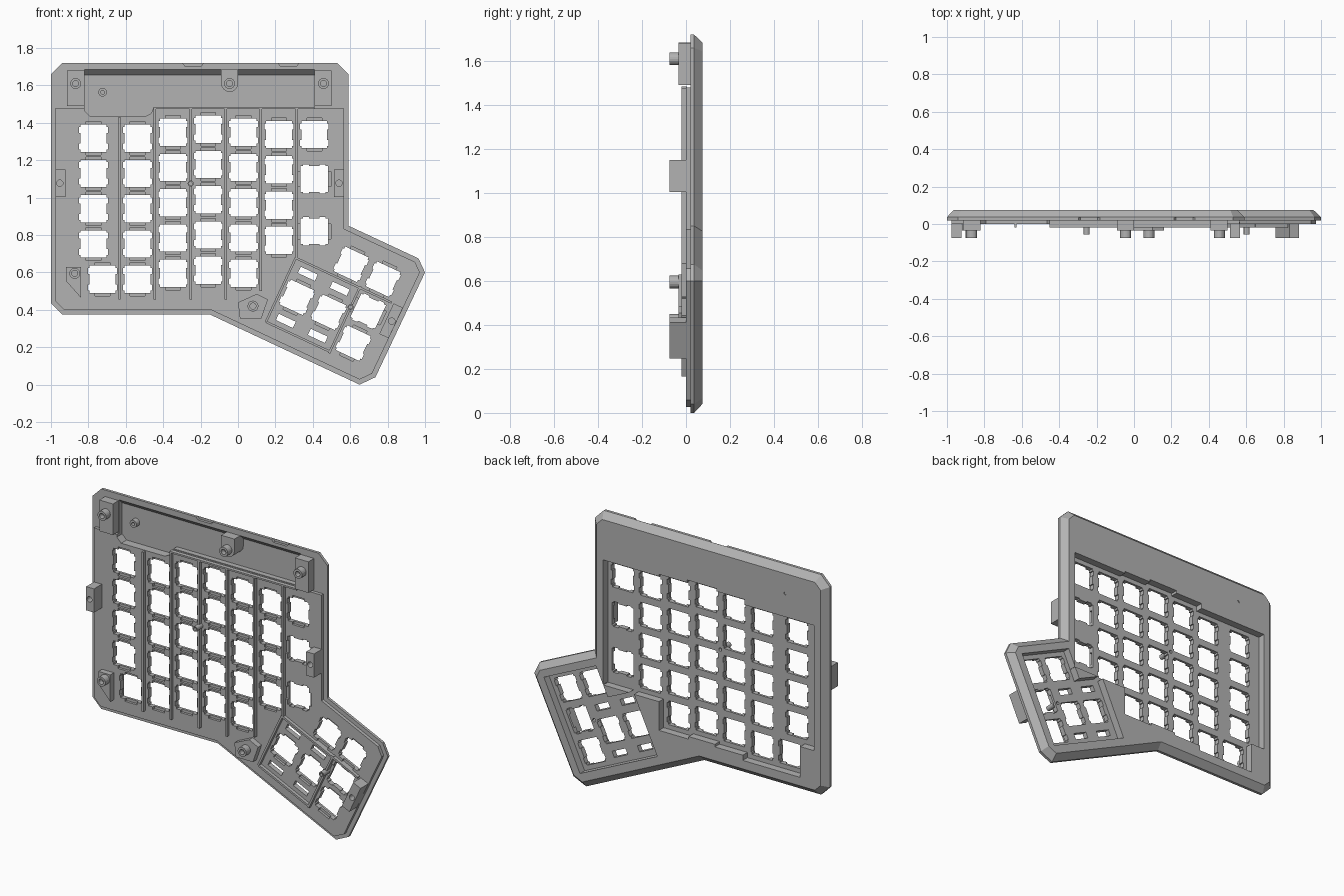
import bpy, bmesh, math

if "Cube" in bpy.data.objects:
    bpy.data.objects.remove(bpy.data.objects["Cube"])

grey = bpy.data.materials.new("mid_grey")
grey.use_nodes = True
grey.diffuse_color = (0.45, 0.45, 0.45, 1)
grey.node_tree.nodes["Principled BSDF"].inputs["Base Color"].default_value = (0.45, 0.45, 0.45, 1)

P = 0.1885                      # key pitch
TILT = math.radians(-25)        # thumb cluster rotation


def rect(x, z, w, h):
    return [(x - w/2, z - h/2), (x + w/2, z - h/2), (x + w/2, z + h/2), (x - w/2, z + h/2)]


def circle(x, z, r, n=20):
    return [(x + r*math.cos(i*math.tau/n), z + r*math.sin(i*math.tau/n)) for i in range(n)]


def thumb(pts):
    """Local thumb-cluster coordinates to model x, z."""
    c, s = math.cos(TILT), math.sin(TILT)
    return [(0.696 + u*c - v*s, 0.393 + u*s + v*c) for u, v in pts]


def inset(pts, d):
    """Offset a clockwise outline inwards by d."""
    out = []
    for i, (x, z) in enumerate(pts):
        (ax, az), (bx, bz) = pts[i-1], pts[(i+1) % len(pts)]
        l1, l2 = math.hypot(x-ax, z-az), math.hypot(bx-x, bz-z)
        n1, n2 = ((z-az)/l1, (ax-x)/l1), ((bz-z)/l2, (x-bx)/l2)
        k = d / (1 + n1[0]*n2[0] + n1[1]*n2[1])
        out.append((x + k*(n1[0]+n2[0]), z + k*(n1[1]+n2[1])))
    return out


def loft(name, *solids):
    """Each solid is a list of (outline, y) rings, capped at both ends."""
    bm = bmesh.new()
    for rings in solids:
        loops = [[bm.verts.new((x, y, z)) for x, z in pts] for pts, y in rings]
        bm.faces.new(loops[0])
        bm.faces.new(loops[-1])
        for a, b in zip(loops, loops[1:]):
            for i in range(len(a)):
                bm.faces.new((a[i-1], a[i], b[i], b[i-1]))
    bmesh.ops.recalc_face_normals(bm, faces=bm.faces)
    me = bpy.data.meshes.new(name)
    bm.to_mesh(me)
    bm.free()
    ob = bpy.data.objects.new(name, me)
    me.materials.append(grey)
    bpy.context.collection.objects.link(ob)
    return ob


def slab(pts, y0, y1):
    return [(pts, y0), (pts, y1)]


def combine(target, tool, op="DIFFERENCE"):
    mod = target.modifiers.new(op, "BOOLEAN")
    mod.operation, mod.object, mod.solver, mod.use_self = op, tool, "EXACT", True
    bpy.context.view_layer.objects.active = target
    bpy.ops.object.modifier_apply(modifier=mod.name)
    bpy.data.objects.remove(tool)


def tube(name, x, z, r, y0, y1, bore):
    """Post with a blind bore in its front end."""
    return loft(name, [(circle(x, z, bore), y0 + 0.03), (circle(x, z, bore), y0),
                       (circle(x, z, r), y0), (circle(x, z, r), y1)])


# Shell with chamfered rear edge, and the raised inner plate
outline = [(-0.94, 1.72), (0.53, 1.72), (0.59, 1.66), (0.59, 0.85), (0.965, 0.675),
           (1, 0.60), (0.735, 0.04), (0.65, 0), (-0.15, 0.375), (-0.94, 0.375),
           (-1, 0.435), (-1, 1.66)]
case = loft("case_shell", [(outline, 0.02), (outline, 0.037), (inset(outline, 0.037), 0.075)])
lip = [(x, min(z, 1.48)) for x, z in inset(outline, 0.025)]
combine(case, loft("inner_plate", slab(lip, 0, 0.03)), "UNION")

# Key layout: x, z, cell width, cell height, turned
keys = []
for x, top, rows, width in ((-0.772, 1.318, 4, 1.5), (-0.537, 1.318, 5, 1), (-0.348, 1.35, 5, 1),
                            (-0.159, 1.366, 5, 1), (0.03, 1.35, 5, 1), (0.219, 1.337, 4, 1)):
    keys += [(x, top - r*P, width*P, P, False) for r in range(rows)]
keys += [(-0.725, 1.318 - 4*P, P, P, False), (0.408, 1.337, P, P, False),
         (0.408, 1.10, P, 1.5*P, True), (0.408, 0.82, P, 1.5*P, True)]
thumb_keys = [(0, 0, P, P, True), (0, P, P, P, False), (-P, P, P, P, False), (0, -P, P, P, False),
              (-P, -P/2, P, 2*P, False), (-2*P, -P/2, P, 2*P, False)]


def same(pts):
    return pts


placed = [(k, same) for k in keys] + [(k, thumb) for k in thumb_keys]

# Switch opening with side wings, mirrored from one quarter
quarter = [(0.077, 0.028), (0.077, 0.06), (0.069, 0.06), (0.069, 0.073)]
half = [(0.069, 0.028)] + quarter
half = [(x, -z) for x, z in half[::-1]] + half
opening = half + [(-x, -z) for x, z in half]


def switch_hole(k):
    x, z, turned = k[0], k[1], k[4]
    return [(x + b, z - a) if turned else (x + a, z + b) for a, b in opening]


def clip_pocket(k):
    w, h = (0.178, 0.08) if k[4] else (0.08, 0.178)
    return rect(k[0], k[1], w, h)


# Rear key wells, switch openings and front clip pockets
combine(case, loft("key_wells", *[slab(f(rect(k[0], k[1], k[2] + 0.012, k[3] + 0.012)), 0.03, 0.1)
                                  for k, f in placed]))
combine(case, loft("switch_holes", *[slab(f(switch_hole(k)), -0.05, 0.1) for k, f in placed]))
combine(case, loft("clip_pockets", *[slab(f(clip_pocket(k)), -0.05, 0.015) for k, f in placed]))

# Stabiliser windows beside the two long thumb keys
combine(case, loft("stabiliser_windows", *[slab(thumb(rect(u, -P/2 + s*0.139, 0.1, 0.037)), -0.05, 0.1)
                                           for u in (-P, -2*P) for s in (-1, 1)]))

# Electronics bay with sloped upper wall
bay = [(-0.82, 1.685), (0.41, 1.685), (0.41, 1.485), (-0.45, 1.485), (-0.465, 1.45),
       (-0.495, 1.435), (-0.79, 1.435), (-0.82, 1.465)]
bay_floor = [(x, min(z, 1.655)) for x, z in bay]
combine(case, loft("bay_cut", [(bay, -0.05), (bay, 0.02), (bay_floor, 0.052)]))

# Connector notches in the top edge, and small through holes
notch = [slab([(x - 0.065, 1.73), (x + 0.065, 1.73), (x + 0.045, 1.705), (x - 0.045, 1.705)], 0.0, 0.036)
         for x in (-0.24, 0.27)]
combine(case, loft("connector_notches", *notch))
pegs = [(-0.253, 1.075), thumb([(-P/2, -0.02)])[0]]
combine(case, loft("drill", *[slab(circle(x, z, 0.01), -0.1, 0.1) for x, z in pegs + [(-0.724, 1.563)]]))

# Stiffening ribs on the front
ribs = [rect(x, (a + b)/2, 0.012, a - b) for x, a, b in
        ((-0.633, 1.43, 0.455), (-0.445, 1.485, 0.455), (-0.253, 1.48, 0.455),
         (-0.066, 1.48, 0.455), (0.121, 1.48, 0.5), (0.314, 1.48, 0.67))]
ribs.append(rect(-0.02, 1.48, 0.86, 0.01))
ribs += [thumb(r) for r in (rect(-P, P/2, 3*P, 0.012), rect(-2.5*P, -P/2, 0.012, 2*P),
                            rect(-1.5*P, -1.5*P, 2*P, 0.012), rect(-P/2, -P/2, 0.012, 2.1*P))]
loft("stiffening_ribs", *[slab(r, -0.02, 0.005) for r in ribs])

# Screw mounts: base block plus post
mid_base = [(-0.09, 1.685), (-0.09, 1.61)] + [
    (-0.045 + 0.045*math.cos(a), 1.61 + 0.045*math.sin(a))
    for a in [math.pi + i*math.pi/8 for i in range(1, 8)]] + [(0, 1.61), (0, 1.685)]
mounts = (("top_left", rect(-0.868, 1.585, 0.092, 0.19), (-0.868, 1.61)),
          ("top_right", rect(0.455, 1.585, 0.092, 0.19), (0.457, 1.61)),
          ("top_middle", mid_base, (-0.045, 1.61)),
          ("bottom_left", [(-0.92, 0.63), (-0.84, 0.63), (-0.84, 0.465), (-0.92, 0.555)], (-0.873, 0.595)),
          ("bottom_middle", [(0, 0.44), (0.1, 0.485), (0.16, 0.455), (0.125, 0.355), (0.01, 0.355)],
           (0.08, 0.42)))
for label, base, (x, z) in mounts:
    loft(label + "_mount", slab(base, -0.035, 0.055 if label == "top_middle" else 0.025))
    tube(label + "_post", x, z, 0.029, -0.076, -0.03, 0.016)

# Side clip blocks with a bore
for label, base, (x, z) in (("right_clip", rect(-0.948, 1.077, 0.053, 0.145), (-0.953, 1.077)),
                            ("left_clip", rect(0.54, 1.077, 0.053, 0.145), (0.54, 1.077)),
                            ("thumb_clip", thumb(rect(0.133, 0.005, 0.055, 0.18)),
                             thumb([(0.137, 0.005)])[0])):
    block = loft(label, slab(base, -0.075, 0.01))
    combine(block, loft("bore", slab(circle(x, z, 0.017), -0.1, -0.03)))

# Small pegs on the plate and in the bay
for i, (x, z) in enumerate(pegs):
    tube("support_peg_%d" % (i + 1), x, z, 0.016, -0.055, 0.005, 0.009)
loft("button_guide", [(circle(-0.724, 1.563, 0.01), 0.07), (circle(-0.724, 1.563, 0.01), 0.02),
                      (circle(-0.724, 1.563, 0.023), 0.02), (circle(-0.724, 1.563, 0.023), 0.055)])
